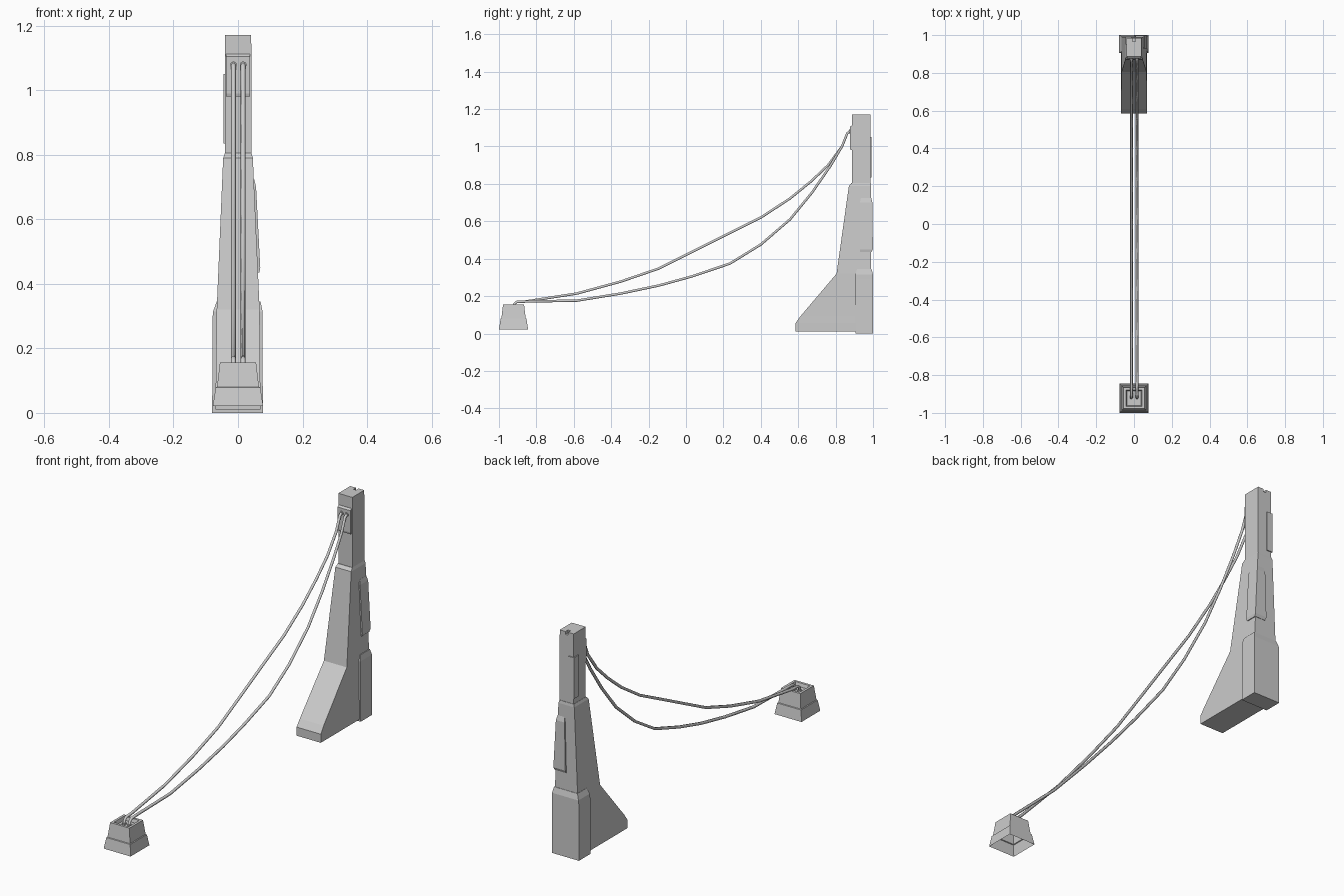
import bpy, bmesh, math


def loft(name, rings, cap_bottom=True):
    """Stack rectangular rings (z, x0, x1, y0, y1) into a flat-faced solid."""
    bm = bmesh.new()
    loops = [[bm.verts.new(p) for p in ((x0, y0, z), (x1, y0, z), (x1, y1, z), (x0, y1, z))]
             for z, x0, x1, y0, y1 in rings]
    for a, b in zip(loops, loops[1:]):
        for i in range(4):
            j = (i + 1) % 4
            bm.faces.new((a[i], a[j], b[j], b[i]))
    bm.faces.new(loops[-1])
    if cap_bottom:
        bm.faces.new(loops[0][::-1])
    me = bpy.data.meshes.new(name)
    bm.to_mesh(me)
    bm.free()
    ob = bpy.data.objects.new(name, me)
    bpy.context.collection.objects.link(ob)
    return ob


def cable(name, x, pts, radius=0.0075):
    cu = bpy.data.curves.new(name, 'CURVE')
    cu.dimensions = '3D'
    cu.bevel_depth = radius
    cu.bevel_resolution = 1
    cu.use_fill_caps = True
    sp = cu.splines.new('POLY')
    sp.points.add(len(pts) - 1)
    for p, (y, z) in zip(sp.points, pts):
        p.co = (x, y, z, 1)
    ob = bpy.data.objects.new(name, cu)
    bpy.context.collection.objects.link(ob)


# Pylon body with sloping front foot
loft("pylon_body", [
    (0.01, -0.070, 0.070, 0.585, 0.99),
    (0.055, -0.070, 0.070, 0.585, 0.99),
    (0.09, -0.069, 0.069, 0.61, 0.99),
    (0.32, -0.066, 0.067, 0.805, 0.99),
    (0.79, -0.046, 0.046, 0.871, 0.99),
    (0.805, -0.041, 0.042, 0.885, 0.988)])

# Upper shaft with a small notch in its top
shaft = loft("upper_shaft", [(0.79, -0.040, 0.042, 0.887, 0.986),
                             (1.172, -0.040, 0.041, 0.887, 0.986)])
cutter = loft("notch_cutter", [(1.157, -0.008, 0.008, 0.965, 1.0),
                               (1.19, -0.008, 0.008, 0.965, 1.0)])
cutter.hide_render = True
cutter.hide_viewport = True
mod = shaft.modifiers.new("notch", 'BOOLEAN')
mod.object = cutter
mod.solver = 'EXACT'

# Front panel where the cables attach
loft("cable_panel", [(0.98, -0.037, 0.037, 0.880, 0.90),
                     (0.99, -0.037, 0.037, 0.877, 0.90),
                     (1.105, -0.037, 0.037, 0.877, 0.90),
                     (1.113, -0.037, 0.037, 0.886, 0.90)])

# Corner armour: rear base block, middle right plate, upper left plate
loft("rear_base_block", [(0.0, -0.080, 0.077, 0.905, 1.0),
                         (0.295, -0.079, 0.076, 0.905, 1.0),
                         (0.315, -0.077, 0.076, 0.905, 1.0),
                         (0.345, -0.066, 0.070, 0.915, 0.992)])
loft("middle_corner_plate", [(0.435, 0.0, 0.066, 0.93, 0.992),
                             (0.45, 0.0, 0.069, 0.93, 0.999),
                             (0.70, 0.006, 0.056, 0.93, 0.997),
                             (0.725, 0.010, 0.050, 0.935, 0.99)])
loft("upper_corner_plate", [(0.835, -0.045, -0.012, 0.95, 0.991),
                            (1.05, -0.045, -0.012, 0.95, 0.991)])


# Anchor: stepped hollow plinth, open below, recessed on top
def sq(z, h, cy=-0.922):
    return (z, -h, h, cy - h, cy + h)


loft("anchor_plinth", [sq(0.022, 0.078), sq(0.079, 0.069), sq(0.081, 0.065),
                       sq(0.156, 0.056), sq(0.156, 0.043), sq(0.138, 0.038)],
     cap_bottom=False)

# Two sagging cables
start = [(-0.922, 0.135), (-0.918, 0.158), (-0.905, 0.169), (-0.86, 0.171)]
end = [(0.834, 1.0), (0.862, 1.07), (0.872, 1.078), (0.89, 1.08)]
high = [(-0.583, 0.214), (-0.348, 0.278), (-0.144, 0.348), (0.02, 0.43), (0.225, 0.533),
        (0.40, 0.62), (0.556, 0.722), (0.668, 0.813), (0.76, 0.90)]
low = [(-0.583, 0.176), (-0.348, 0.214), (-0.144, 0.257), (0.03, 0.305), (0.235, 0.374),
       (0.40, 0.476), (0.556, 0.61), (0.674, 0.754), (0.77, 0.893)]
for name, x, mid in (("upper_cable", -0.014, high), ("lower_cable", 0.016, low)):
    cable(name, x, start + mid + end)
    # Collars at both ends
    for tag, loc, rot in (("pylon", (x, 0.876, 1.079), (math.pi / 2, 0, 0)),
                          ("anchor", (x, -0.921, 0.141), (0, 0, 0))):
        bpy.ops.mesh.primitive_cylinder_add(vertices=10, radius=0.0105, depth=0.008,
                                            location=loc, rotation=rot)
        bpy.context.object.name = f"{name}_{tag}_collar"
